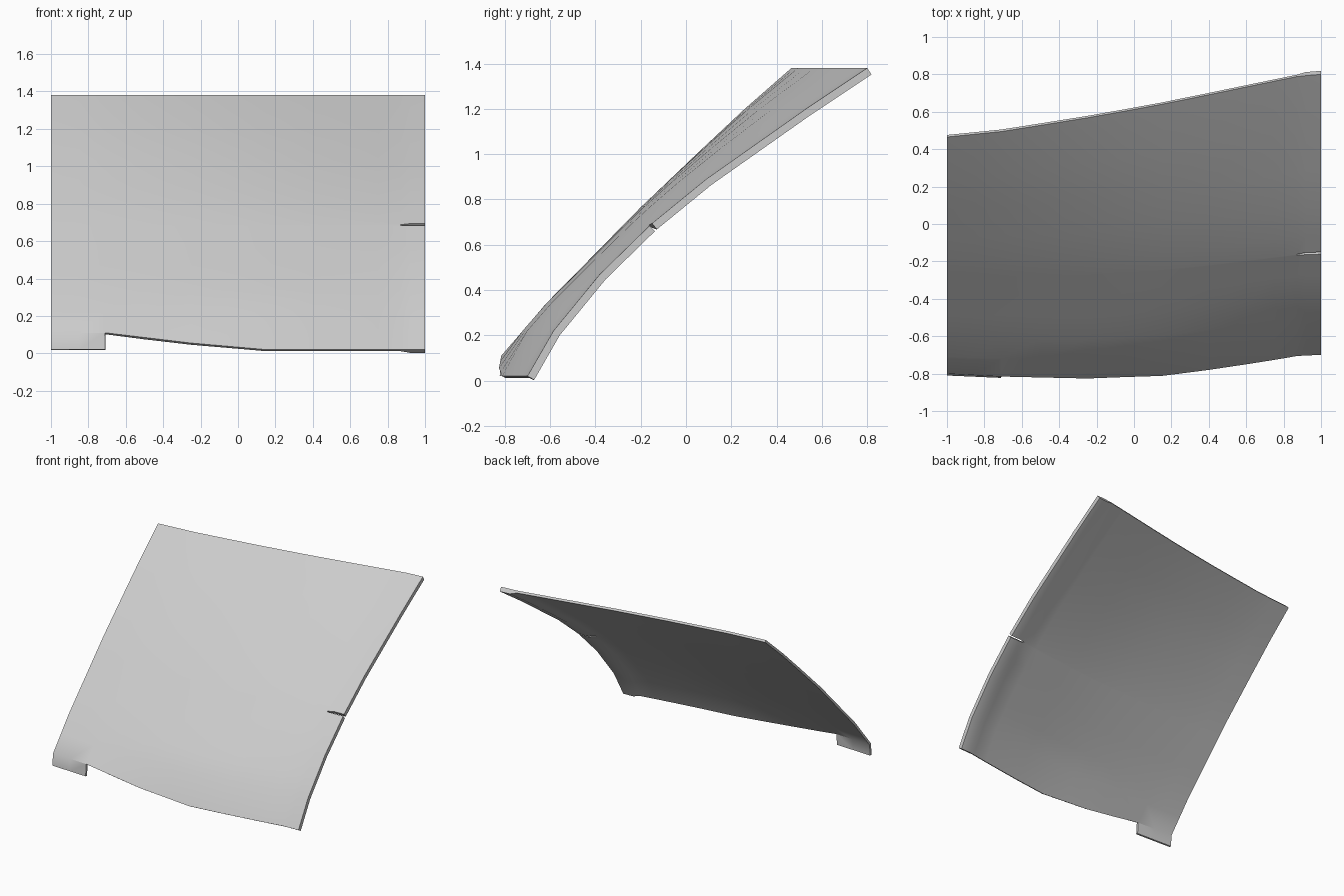
import bpy
import bmesh
import math

cube = bpy.data.objects.get("Cube")
if cube:
    bpy.data.objects.remove(cube, do_unlink=True)


def sample(keys, t):
    """Piecewise linear lookup through (position, value) pairs."""
    for (a, va), (b, vb) in zip(keys, keys[1:]):
        if t <= b:
            return va + (vb - va) * (t - a) / (b - a)
    return keys[-1][1]


# Side profiles of the front skin: y by height
left_edge = [(.02, -.81), (.11, -.80), (.34, -.61), (.77, -.195), (1.17, .225), (1.38, .465)]
right_edge = [(.02, -.70), (.22, -.585), (.47, -.38), (.69, -.155), (.89, .09), (1.2, .53), (1.38, .80)]
# Blend from one profile to the other across the width
blend_low = [(-1, 0), (-.7, -.12), (-.25, -.17), (.2, 0), (.7, .68), (.88, .96), (1, 1)]
blend_high = [(-1, 0), (-.7, .09), (-.2, .33), (.2, .55), (.7, .86), (.88, .97), (1, 1)]
# Lower edge of the panel, cut upward beside the foot
lower_edge = [(-1, .11), (-.71, .11), (-.25, .055), (.15, .02), (1, .02)]

columns = [-1, -.85, -.71, -.5, -.25, -.05, .15, .4, .6, .75, .87, .92, 1]
rows = [.02, .11, .22, .34, .47, .58, .684, .694, .77, .89, 1.03, 1.2, 1.38]
SLIT_ROW, SLIT_X, FOOT_X = 6, .87, -.71


def skin(x, z):
    f = (z - .02) / 1.36
    w = sample(blend_low, x) * (1 - f) + sample(blend_high, x) * f
    a, b = sample(left_edge, z), sample(right_edge, z)
    return (x, a + (b - a) * w, z)


# Curved panel with corner foot and a narrow slit in the flange
bm = bmesh.new()
grid = []
for x in columns:
    line = []
    for j, z in enumerate(rows):
        height = sample(lower_edge, x) if j == 1 else z
        if j == SLIT_ROW + 1 and x <= SLIT_X:
            height = rows[SLIT_ROW] + .004
        line.append(bm.verts.new(skin(x, height)))
    grid.append(line)

for i in range(len(columns) - 1):
    for j in range(len(rows) - 1):
        if j == 0 and columns[i + 1] > FOOT_X:
            continue
        if j == SLIT_ROW and columns[i] >= SLIT_X:
            continue
        bm.faces.new((grid[i][j], grid[i + 1][j], grid[i + 1][j + 1], grid[i][j + 1]))
bmesh.ops.delete(bm, geom=[v for v in bm.verts if not v.link_faces], context='VERTS')
mesh = bpy.data.meshes.new("curved_panel")
bm.to_mesh(mesh)
bm.free()

panel = bpy.data.objects.new("curved_panel", mesh)
bpy.context.collection.objects.link(panel)

# Thin sheet with a thicker flange
group = panel.vertex_groups.new(name="thickness")
for v in mesh.vertices:
    group.add([v.index], 1.0 if v.co.x > .9 else .5, 'REPLACE')
solid = panel.modifiers.new("sheet", 'SOLIDIFY')
solid.thickness = .034
solid.offset = -1
solid.vertex_group = group.name

# Single grey finish
grey = bpy.data.materials.new("light_grey")
grey.use_nodes = True
colour = (.6, .6, .6, 1)
grey.diffuse_color = colour
grey.node_tree.nodes["Principled BSDF"].inputs["Base Color"].default_value = colour
mesh.materials.append(grey)

bpy.context.view_layer.objects.active = panel
panel.select_set(True)
bpy.ops.object.modifier_apply(modifier=solid.name)
bpy.ops.object.shade_smooth_by_angle(angle=math.radians(35))
